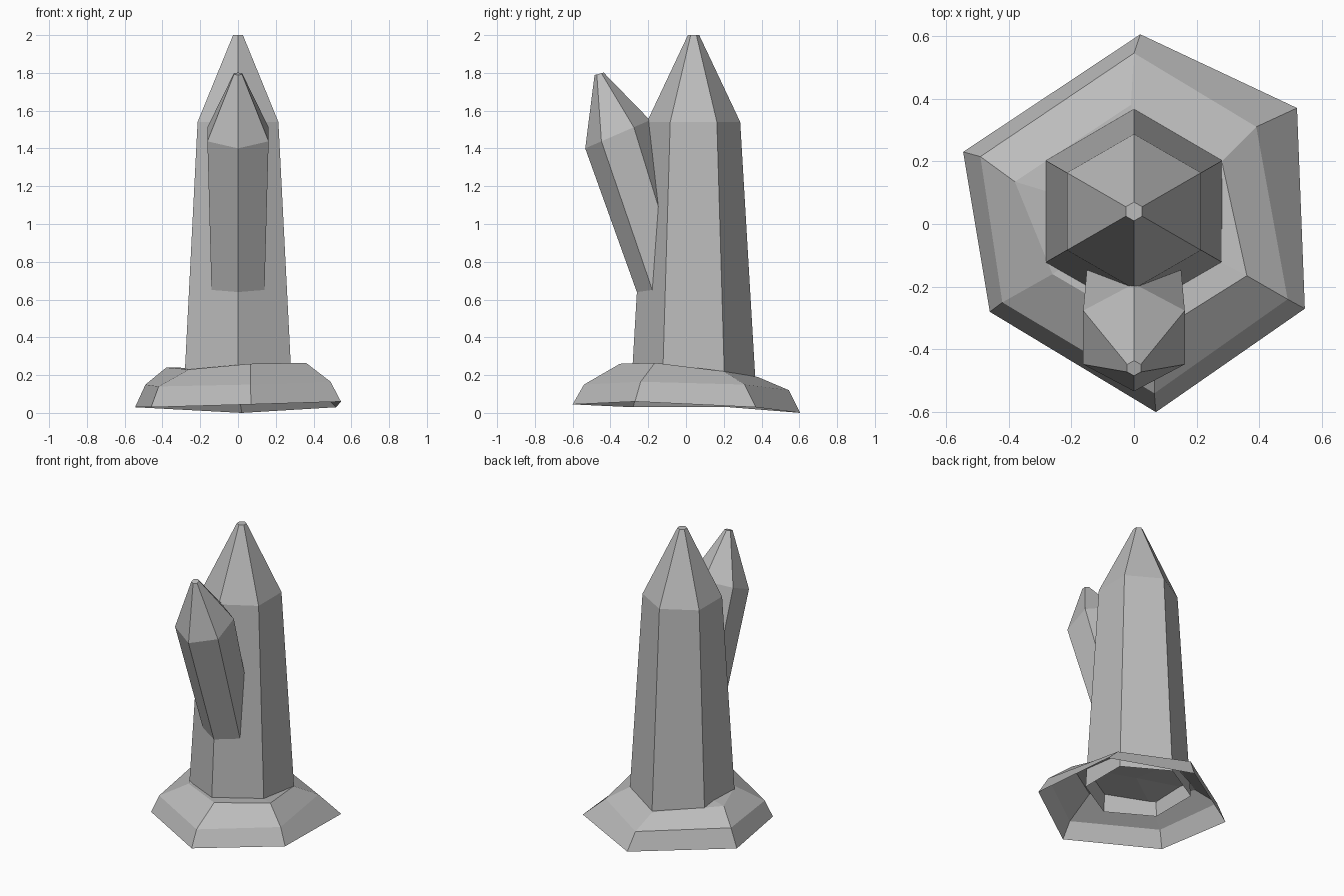
import bpy
import bmesh
from math import sin, cos, radians
from mathutils import Vector, Matrix

default_cube = bpy.data.objects.get("Cube")
if default_cube:
    bpy.data.objects.remove(default_cube, do_unlink=True)

# Single grey stone colour
stone = bpy.data.materials.new("grey_stone")
stone.use_nodes = True
stone_colour = (0.5, 0.5, 0.5, 1.0)
stone.diffuse_color = stone_colour
stone.node_tree.nodes["Principled BSDF"].inputs["Base Color"].default_value = stone_colour


def hexagon(centre_y, centre_z, radius, tilt=0):
    """Six-sided ring with a point towards the front, tilted about x."""
    turn = Matrix.Rotation(radians(tilt), 3, "X")
    centre = Vector((0, centre_y, centre_z))
    ring = []
    for side in range(6):
        angle = radians(60 * side - 90)
        ring.append(centre + turn @ Vector((cos(angle), sin(angle), 0)) * radius)
    return ring


def loft(name, rings, cap_centre=None, close_bottom=False):
    """Skin a stack of rings from bottom to top and cap the last one."""
    bm = bmesh.new()
    layers = [[bm.verts.new(point) for point in ring] for ring in rings]
    for lower, upper in zip(layers, layers[1:]):
        for i in range(len(lower)):
            j = (i + 1) % len(lower)
            bm.faces.new((lower[i], lower[j], upper[j], upper[i]))
    top = layers[-1]
    if cap_centre:
        hub = bm.verts.new(cap_centre)
        for i in range(len(top)):
            bm.faces.new((top[i], top[(i + 1) % len(top)], hub))
    else:
        bm.faces.new(top)
    if close_bottom:
        bm.faces.new(list(reversed(layers[0])))
    mesh = bpy.data.meshes.new(name)
    bm.to_mesh(mesh)
    bm.free()
    mesh.materials.append(stone)
    part = bpy.data.objects.new(name, mesh)
    bpy.context.collection.objects.link(part)
    return part


# Tall upright crystal, open underneath
loft("main_crystal", [
    hexagon(0.04, 0.13, 0.33),
    hexagon(0.04, 1.54, 0.247),
    hexagon(0.04, 2.0, 0.03),
])

# Smaller crystal leaning out of the front
loft("leaning_crystal", [
    hexagon(-0.065, 0.563, 0.158, 23.5),
    hexagon(-0.362, 1.475, 0.187, 23.5),
    hexagon(-0.46, 1.795, 0.025, 15),
], close_bottom=True)

# Uneven rock skirt, hollow underneath
outer_rim = [(0.07, -0.6, 0.045), (0.545, -0.27, 0.06), (0.52, 0.37, 0.03),
             (0.02, 0.605, 0), (-0.46 - 0.085, 0.23, 0.03), (-0.46, -0.28, 0.03)]
shoulder = [(0.065, -0.54, 0.15), (0.49, -0.24, 0.165), (0.39, 0.31, 0.15),
            (0, 0.545, 0.12), (-0.49, 0.215, 0.15), (-0.42, -0.25, 0.14)]
top_edge = [(0.065, -0.35, 0.26), (0.36, -0.165, 0.265), (0.28, 0.2, 0.22),
            (-0.01, 0.38, 0.19), (-0.38, 0.135, 0.24), (-0.26, -0.16, 0.23)]
loft("rock_base", [outer_rim, shoulder, top_edge], cap_centre=(0, 0.02, 0.235))
